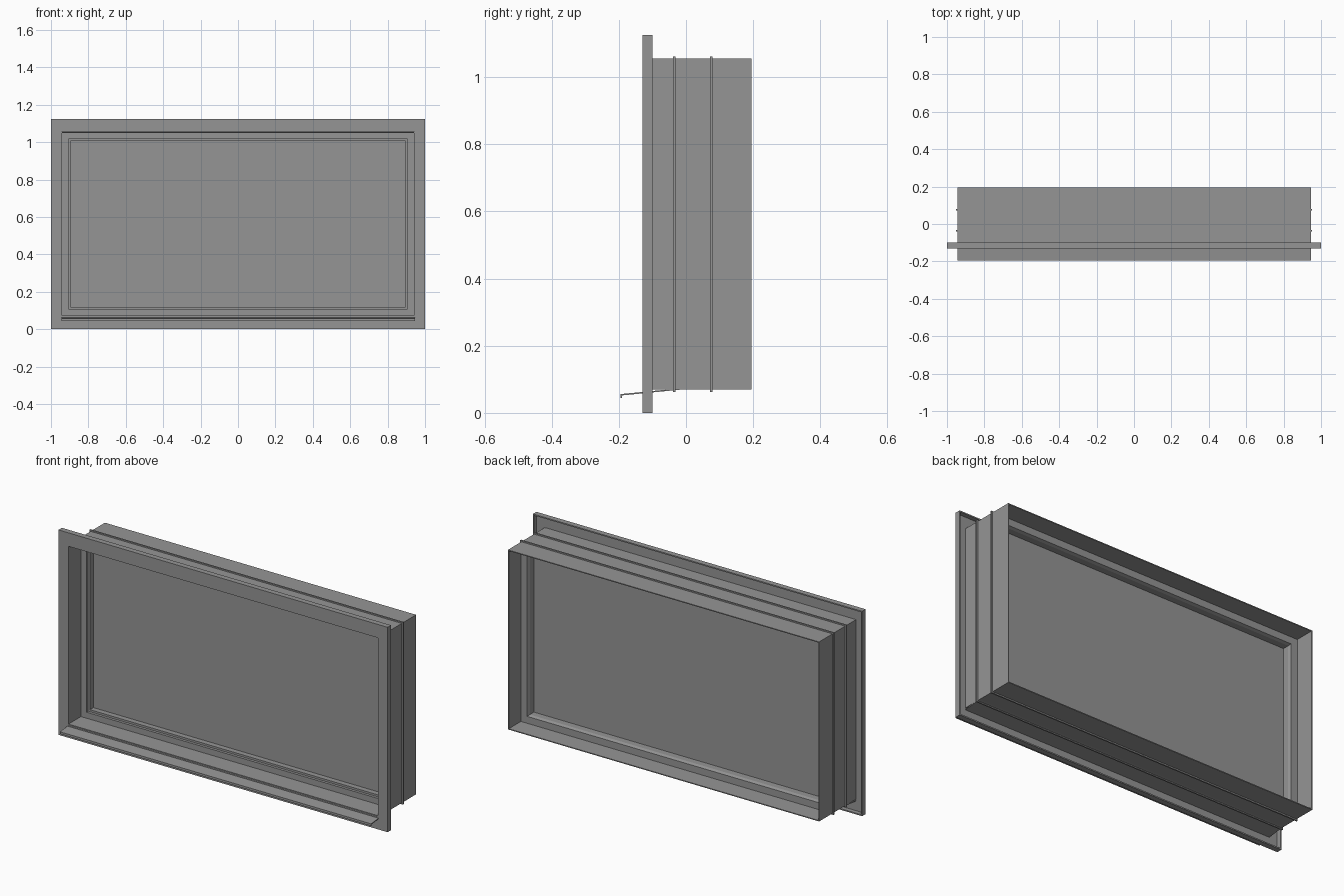
import bpy
import bmesh

cube = bpy.data.objects.get("Cube")
if cube:
    bpy.data.objects.remove(cube, do_unlink=True)

grey = bpy.data.materials.new("mid_grey")
grey.use_nodes = True
colour = (0.3, 0.3, 0.3, 1)
grey.diffuse_color = colour
grey.node_tree.nodes["Principled BSDF"].inputs["Base Color"].default_value = colour


def finish(name, bm):
    bmesh.ops.recalc_face_normals(bm, faces=bm.faces)
    mesh = bpy.data.meshes.new(name)
    bm.to_mesh(mesh)
    bm.free()
    mesh.materials.append(grey)
    obj = bpy.data.objects.new(name, mesh)
    bpy.context.collection.objects.link(obj)
    return obj


def frame(name, profile, half=0.952, low=0.062, high=1.062, kz=1.0):
    """Sweep a closed (inset, y) profile round a mitred rectangle."""
    bm = bmesh.new()
    loops = []
    for inset, y in profile:
        x, a, b = half - inset, low + inset * kz, high - inset * kz
        loops.append([bm.verts.new(p) for p in
                      ((-x, y, a), (x, y, a), (x, y, b), (-x, y, b))])
    for i, loop in enumerate(loops):
        after = loops[(i + 1) % len(loops)]
        for j in range(4):
            k = (j + 1) % 4
            bm.faces.new((loop[j], loop[k], after[k], after[j]))
    return finish(name, bm)


def band(i0, i1, y0, y1):
    return [(i0, y0), (i1, y0), (i1, y1), (i0, y1)]


def extrude_x(name, section, half):
    """Extrude a (y, z) section along the width."""
    bm = bmesh.new()
    face = bm.faces.new([bm.verts.new((-half, y, z)) for y, z in section])
    new = bmesh.ops.extrude_face_region(bm, geom=[face])["geom"]
    verts = [v for v in new if isinstance(v, bmesh.types.BMVert)]
    bmesh.ops.translate(bm, vec=(2 * half, 0, 0), verts=verts)
    return finish(name, bm)


# Front flange: thin plate with a returned outer rim, open at the back
frame("front_flange",
      [(0, -0.13), (0.06, -0.13), (0.06, -0.124), (0.006, -0.124),
       (0.006, -0.1), (0, -0.1)],
      half=1, low=0, high=1.125, kz=1.15)

# Thin outer lining and its two raised ribs
frame("outer_lining", band(0.007, 0.012, -0.128, 0.195))
for label, y in (("front", -0.035), ("rear", 0.075)):
    frame(label + "_rib", band(0, 0.009, y - 0.004, y + 0.004))

# Inner frame with a stepped bead on each side of the pane
frame("inner_frame",
      [(0.01, -0.02), (0.045, -0.02), (0.045, -0.005), (0.056, -0.005),
       (0.056, 0.075), (0.05, 0.09), (0.01, 0.09)])

# Pane
extrude_x("pane", [(0.025, 0.1), (0.04, 0.1), (0.04, 1.024), (0.025, 1.024)], 0.91)

# Sloping sill with a drip edge
extrude_x("sill",
          [(-0.018, 0.073), (-0.195, 0.056), (-0.195, 0.044), (-0.191, 0.044),
           (-0.191, 0.052), (-0.018, 0.069)], 0.945)
